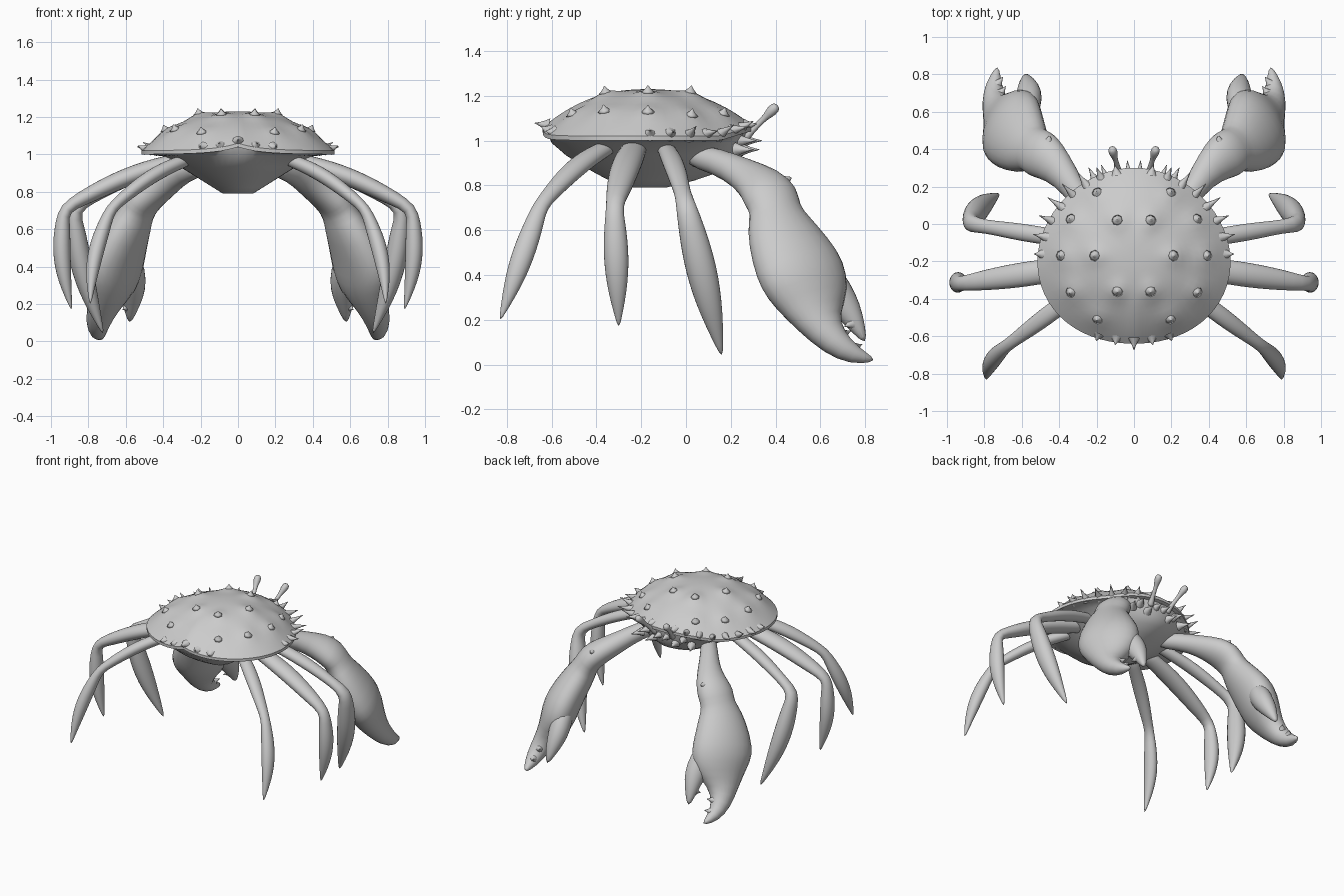
import bpy, bmesh, math
from mathutils import Vector

cube = bpy.data.objects.get("Cube")
if cube:
    bpy.data.objects.remove(cube, do_unlink=True)

SHADE = (0.6, 0.6, 0.6, 1)
grey = bpy.data.materials.new("shell_grey")
grey.use_nodes = True
grey.diffuse_color = SHADE
grey.node_tree.nodes["Principled BSDF"].inputs["Base Color"].default_value = SHADE


def finish(name, bm, mirror=True, subdivide=False, sharp=None):
    """Turn the mesh under construction into a smooth shaded object."""
    bmesh.ops.recalc_face_normals(bm, faces=bm.faces)
    mesh = bpy.data.meshes.new(name)
    bm.to_mesh(mesh)
    bm.free()
    mesh.materials.append(grey)
    for polygon in mesh.polygons:
        polygon.use_smooth = True
    part = bpy.data.objects.new(name, mesh)
    bpy.context.scene.collection.objects.link(part)
    if mirror:
        part.modifiers.new("Mirror", 'MIRROR').use_mirror_merge = False
    if subdivide:
        part.modifiers.new("Subdivision", 'SUBSURF')
    if sharp:
        bpy.ops.object.select_all(action='DESELECT')
        part.select_set(True)
        bpy.context.view_layer.objects.active = part
        bpy.ops.object.shade_smooth_by_angle(angle=math.radians(sharp))


def skin(bm, rings):
    """Join successive vertex rings and close both ends."""
    for lower, upper in zip(rings, rings[1:]):
        count = len(lower)
        for i in range(count):
            j = (i + 1) % count
            bm.faces.new((lower[i], lower[j], upper[j], upper[i]))
    bm.faces.new(rings[0])
    bm.faces.new(rings[-1])


def circle(count):
    return [math.tau * i / count for i in range(count)]


def oval(bm, centre, across, along, count):
    """Ring of vertices on two half axes."""
    return [bm.verts.new(centre + across * math.cos(a) + along * math.sin(a)) for a in circle(count)]


def limb(name, points, radii, wide):
    """Tube through the points; radii are (wide, thin) pairs."""
    bm = bmesh.new()
    rings = []
    last = len(points) - 1
    for k, (point, (broad, thin)) in enumerate(zip(points, radii)):
        tangent = (points[min(k + 1, last)] - points[max(k - 1, 0)]).normalized()
        across = (wide - tangent * wide.dot(tangent)).normalized()
        rings.append(oval(bm, point, across * broad, tangent.cross(across) * thin, 12))
    skin(bm, rings)
    finish(name, bm, subdivide=True)


def leg(name, hip, knee, tip, upper, lower):
    """Slightly arched upper leg, narrow knee and swollen, pointed lower leg."""
    hip, knee, tip = Vector(hip), Vector(knee), Vector(tip)
    points, radii = [], []
    for k in range(7):
        t = k / 7
        swell = math.sin(math.pi * t)
        points.append(hip.lerp(knee, t) + Vector((0, 0, 0.035 * swell)))
        broad = upper * (0.8 - 0.15 * t + 0.35 * swell)
        radii.append((broad, min(broad, 0.01 + 0.6 * broad)))
    for k in range(8):
        t = k / 7
        swell = math.sin(math.pi * t)
        points.append(knee.lerp(tip, t) + Vector((0.03 * swell, 0, 0)))
        broad = lower * (0.75 - 0.65 * t + 0.7 * swell)
        radii.append((broad, broad * 0.85))
    limb(name, points, radii, Vector((0, 1, 0)))


def claw_part(name, stations):
    """Flattened claw limb through (x, y, z, half width) stations."""
    points = [Vector(s[:3]) for s in stations]
    radii = [(s[3], min(s[3], 0.04 + 0.4 * s[3])) for s in stations]
    limb(name, points, radii, CLAW_WIDE)


def spike(bm, base, direction, length, radius):
    """Thorn with a flared foot, sunk a little into the surface."""
    axis = Vector(direction).normalized()
    side = axis.orthogonal().normalized() * radius
    up = axis.cross(side)
    skin(bm, [oval(bm, Vector(base) + axis * length * t, side * r, up * r, 8)
              for t, r in ((-0.3, 1.3), (0.1, 0.8), (0.5, 0.4), (1, 0.05))])


# Shell outline, rim and domed surface
CENTRE_Y = -0.17
TOP = 1.23


def outline(angle, scale=1):
    """Point on the shell edge; the angle runs from the front."""
    s, c = math.sin(angle), math.cos(angle)
    radius = scale * (0.47 + s * s * (0.045 - 0.04 * c))
    return radius * s, CENTRE_Y + radius * c


def rim_height(x, y):
    height = 1.02 + 0.3 * max(0, y - 0.15)
    if y < -0.4:
        height += 0.04 * math.exp(-abs(x) / 0.12)
    return height


def polar(radius, degrees):
    a = math.radians(degrees)
    return radius * math.sin(a), CENTRE_Y + radius * math.cos(a)


BUMPS = [polar(0.21, a) for a in (25, 90, 155)] + [polar(0.39, a) for a in range(30, 160, 30)]


def dome(x, y):
    edge_x, edge_y = outline(math.atan2(x, y - CENTRE_Y))
    s = min(1, math.hypot(x, y - CENTRE_Y) / math.hypot(edge_x, edge_y - CENTRE_Y))
    height = TOP - (TOP - rim_height(edge_x, edge_y)) * s ** 2.3
    for bx, by in BUMPS:
        distance = (abs(x) - bx) ** 2 + (y - by) ** 2
        height += 0.02 * (1 - s ** 6) * math.exp(-distance / 0.003)
    return height


bm = bmesh.new()
angles = circle(64)
rings = []
for k in range(17):
    edge = [outline(a, max(k / 16, 0.02)) for a in angles]
    rings.append([bm.verts.new((x, y, dome(x, y))) for x, y in edge])
# Lip under the rim
for scale in (1, 0.95):
    edge = [outline(a, scale) for a in angles]
    rings.append([bm.verts.new((x, y, rim_height(x, y) - 0.02)) for x, y in edge])
# Belly, narrowing downwards
for k in range(6):
    t = k / 5
    half_width = 0.4 - 0.32 * t ** 0.8
    rear = -0.6 + 0.32 * t
    front = 0.27 - 0.36 * t * t
    depth = 0.99 - 0.2 * t ** 0.8
    rings.append([bm.verts.new((half_width * math.sin(a),
                                (front + rear + (front - rear) * math.cos(a)) / 2, depth)) for a in angles])
skin(bm, rings)
finish("carapace", bm, mirror=False, sharp=40)

# Thorns on the back of the shell
bm = bmesh.new()
for x, y in BUMPS:
    spike(bm, (x, y, dome(x, y)), (x, y - CENTRE_Y, 1), 0.025, 0.024)
finish("back_thorns", bm)

# Thorns round the edge, longest beside the face
bm = bmesh.new()
edge_thorns = [(12 + 11 * k, 0.04 + 0.05 * math.sin(math.pi * k / 7)) for k in range(8)]
edge_thorns += [(156, 0.03), (168, 0.03), (180, 0.05)]
for k, (degrees, length) in enumerate(edge_thorns):
    x, y = outline(math.radians(degrees), 0.97)
    spike(bm, (x, y, rim_height(x, y) + 0.01), (x, y - CENTRE_Y, 0.08 + 0.15 * (k % 2)), length, 0.025)
finish("edge_thorns", bm, sharp=60)

# Mouth thorns below the front edge
bm = bmesh.new()
for k in range(4):
    x = 0.03 + 0.06 * k
    spike(bm, (x, 0.27 - 0.01 * k, 1 - 0.04 * (k % 2)), (x, 0.4, 0), 0.07, 0.025)
finish("mouth_thorns", bm, sharp=60)

# Eyes on stalks
foot, eye = Vector((0.07, 0.25, 1)), Vector((0.12, 0.41, 1.16))
stalk = (0.03, 0.018, 0.014, 0.014, 0.014, 0.028, 0.02)
limb("eye_stalks", [foot.lerp(eye, k / 6) for k in range(7)], [(r, r) for r in stalk], Vector((1, 0, 0)))

# Walking legs
leg("rear_legs", (0.25, -0.33, 0.98), (0.68, -0.65, 0.71), (0.79, -0.83, 0.2), 0.047, 0.045)
leg("middle_legs", (0.25, -0.22, 0.98), (0.93, -0.32, 0.71), (0.89, -0.3, 0.17), 0.064, 0.05)
leg("front_legs", (0.25, -0.1, 0.98), (0.88, 0, 0.71), (0.72, 0.16, 0.04), 0.045, 0.062)

# Claws: arm, wrist, palm and outer finger in one, then the inner finger
CLAW_WIDE = Vector((-0.56, 0.76, 0.32))
claw_part("claw_arms", [
    (0.18, 0, 0.94, 0.055), (0.29, 0.14, 0.91, 0.06), (0.37, 0.26, 0.85, 0.08),
    (0.45, 0.34, 0.8, 0.12), (0.51, 0.38, 0.75, 0.14), (0.54, 0.4, 0.69, 0.12),
    (0.57, 0.41, 0.63, 0.16), (0.63, 0.47, 0.5, 0.21), (0.66, 0.52, 0.4, 0.23),
    (0.67, 0.56, 0.3, 0.2), (0.72, 0.59, 0.19, 0.11), (0.75, 0.66, 0.1, 0.07),
    (0.75, 0.75, 0.04, 0.045), (0.73, 0.84, 0.02, 0.01)])
claw_part("claw_fingers", [
    (0.6, 0.56, 0.46, 0.08), (0.57, 0.64, 0.36, 0.09), (0.56, 0.7, 0.28, 0.075),
    (0.57, 0.75, 0.2, 0.05), (0.58, 0.8, 0.1, 0.01)])

# Teeth between the fingers
bm = bmesh.new()
for k in range(3):
    spike(bm, (0.69 + 0.015 * k, 0.66 + 0.05 * k, 0.2 - 0.06 * k), CLAW_WIDE, 0.035, 0.02)
for k in range(2):
    spike(bm, (0.6, 0.68 + 0.05 * k, 0.24 - 0.06 * k), -CLAW_WIDE, 0.03, 0.02)
finish("claw_teeth", bm, sharp=60)

# Rounded wrist knobs
bm = bmesh.new()
spike(bm, (0.46, 0.42, 0.81), (-0.1, 0.6, 0.3), 0.06, 0.055)
finish("wrist_knobs", bm, subdivide=True)
